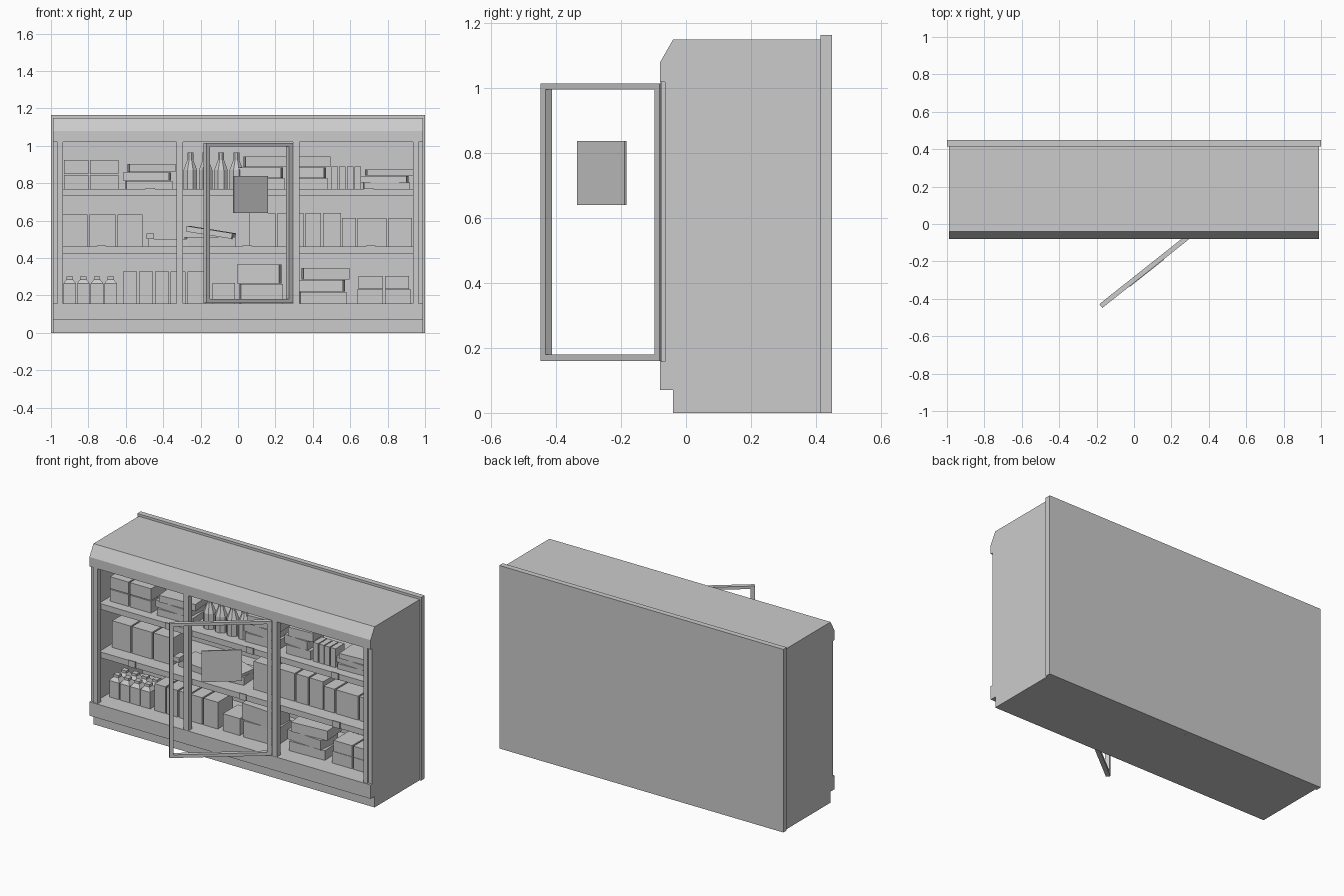
import bpy, math
from mathutils import Matrix, Vector

cube = bpy.data.objects.get("Cube")
if cube:
    bpy.data.objects.remove(cube, do_unlink=True)

grey = bpy.data.materials.new("light_grey")
grey.use_nodes = True
GREY = (0.6, 0.6, 0.6, 1)
grey.diffuse_color = GREY
grey.node_tree.nodes["Principled BSDF"].inputs["Base Color"].default_value = GREY


def mesh(name, verts, faces):
    me = bpy.data.meshes.new(name)
    me.from_pydata(verts, [], faces)
    me.materials.append(grey)
    ob = bpy.data.objects.new(name, me)
    bpy.context.collection.objects.link(ob)
    return ob


def loft(name, rings):
    """Closed solid through rings of equal point count."""
    n = len(rings[0])
    verts = [p for ring in rings for p in ring]
    faces = [(r * n + i, r * n + (i + 1) % n, (r + 1) * n + (i + 1) % n, (r + 1) * n + i)
             for r in range(len(rings) - 1) for i in range(n)]
    last = (len(rings) - 1) * n
    faces += [tuple(reversed(range(n))), tuple(range(last, last + n))]
    return mesh(name, verts, faces)


def box(name, x0, x1, y0, y1, z0, z1, turn=0, tilt=0):
    """Box, optionally turned about z and tilted about y at its centre."""
    c = Vector(((x0 + x1) / 2, (y0 + y1) / 2, (z0 + z1) / 2))
    h = Vector((x1 - x0, y1 - y0, z1 - z0)) / 2
    ring = ((-1, -1), (1, -1), (1, 1), (-1, 1))
    ob = loft(name, [[(sx * h.x, sy * h.y, s * h.z) for sx, sy in ring] for s in (-1, 1)])
    ob.matrix_world = (Matrix.Translation(c) @ Matrix.Rotation(math.radians(turn), 4, 'Z')
                       @ Matrix.Rotation(math.radians(tilt), 4, 'Y'))
    return ob


def extrude_x(name, profile, half):
    return loft(name, [[(x, y, z) for y, z in profile] for x in (-half, half)])


def turned(name, x, y, z, outline, sides):
    """Faceted container from (half width, height) pairs."""
    k = 1 / math.cos(math.pi / sides)
    rings = []
    for r, h in outline:
        angles = [2 * math.pi * (i + 0.5) / sides for i in range(sides)]
        rings.append([(x + r * k * math.cos(a), y + r * k * math.sin(a), z + h) for a in angles])
    return loft(name, rings)


# Cabinet shell
FRONT, BACK, SIDE = -0.08, 0.415, 0.99
FLOOR, TOP = 0.158, 1.02
box("back_panel", -1, 1, BACK, 0.45, 0, 1.165)
extrude_x("base", [(-0.04, 0), (BACK, 0), (BACK, FLOOR), (FRONT, FLOOR),
                   (FRONT, 0.07), (-0.04, 0.07)], SIDE)
extrude_x("canopy", [(FRONT, TOP), (BACK, TOP), (BACK, 1.15), (-0.04, 1.15), (FRONT, 1.08)], SIDE)
for s, label in ((1, "left"), (-1, "right")):
    box(label + "_side_panel", *sorted((s * 0.964, s * SIDE)), -0.065, BACK, FLOOR, TOP)
    box(label + "_end_post", *sorted((s * 0.936, s * 0.964)), -0.075, -0.04, FLOOR, TOP)
    box(label + "_middle_post", *sorted((s * 0.295, s * 0.328)), -0.078, -0.04, FLOOR, TOP)

# Shelves with small label holders
LOW, HIGH = 0.462, 0.77
for z, name, tags in ((LOW, "lower", (-0.73, 0.05, 0.71)), (HIGH, "upper", (-0.47, 0.1, 0.7))):
    box(name + "_shelf", -0.964, 0.964, -0.02, BACK, z - 0.037, z)
    for x in tags:
        box(name + "_label_holder", x - 0.025, x + 0.025, -0.028, -0.02, z - 0.035, z + 0.005)

# Open door with sign, built along -x from the hinge then swung outward
W, T, LENGTH = 0.025, 0.026, 0.59
Z0, Z1 = 0.16, 1.015
hinge = Matrix.Translation((0.285, -0.072, 0)) @ Matrix.Rotation(math.radians(38.4), 4, 'Z')
door = [
    box("door_hinge_stile", -W, 0, -T / 2, T / 2, Z0, Z1),
    box("door_free_stile", -LENGTH, W - LENGTH, -T / 2, T / 2, Z0, Z1),
    box("door_top_rail", W - LENGTH, -W, -T / 2, T / 2, Z1 - 0.018, Z1),
    box("door_bottom_rail", W - LENGTH, -W, -T / 2, T / 2, Z0, Z0 + 0.02),
    box("door_sign", -0.405, -0.17, -0.016, -0.008, 0.64, 0.838),
]
for part in door:
    part.matrix_world = hinge @ part.matrix_world


def row(name, x, z, height, widths, y=0.04, depth=0.15, gap=0.01):
    """Upright packs standing side by side."""
    for w in widths:
        box(name, x, x + w, y, y + depth, z, z + height)
        x += w + gap


def stack(name, x0, x1, z, height, layers, y=0.04, depth=0.16):
    """Flat packs piled with slight misalignment."""
    h = height / layers
    for i in range(layers):
        shift = (0, -0.012, 0.012)[i % 3]
        box(name, x0 + 0.012 + shift, x1 - 0.012 + shift, y, y + depth,
            z + i * h, z + (i + 1) * h - 0.002, turn=(2, -4, 4)[i % 3])


# Upper shelf goods
for level in (0, 0.08):
    row("small_box", -0.93, HIGH + level, 0.075, (0.13, 0.15))
stack("flat_pack", -0.61, -0.34, HIGH, 0.135, 3)
for i in range(4):
    turned("bottle", -0.255 + i * 0.082, 0.08, HIGH,
           [(0.036, 0), (0.036, 0.1), (0.016, 0.155), (0.016, 0.195)], 8)
stack("flat_pack", 0.01, 0.26, HIGH, 0.175, 3)
stack("flat_pack", 0.3, 0.49, HIGH, 0.175, 3)
row("slim_pack", 0.5, HIGH, 0.12, (0.035,) * 4, depth=0.09, gap=0.006)
stack("flat_pack", 0.66, 0.93, HIGH, 0.105, 3)

# Lower shelf goods
MID = 0.07
row("carton", -0.935, LOW, 0.17, (0.13, 0.14, 0.135), MID)
box("loose_pack", -0.47, -0.26, MID, 0.22, LOW, LOW + 0.04, turn=-6)
box("loose_pack", -0.28, -0.02, MID, 0.24, LOW, LOW + 0.05, turn=4)
box("leaning_pack", -0.27, -0.02, 0.06, 0.2, LOW + 0.06, LOW + 0.09, turn=-8, tilt=9)
box("loose_pack", -0.49, -0.45, 0.05, 0.12, LOW + 0.04, LOW + 0.07)
row("carton", 0.06, LOW, 0.178, (0.14, 0.14, 0.085, 0.095), MID)
row("carton", 0.555, LOW, 0.152, (0.075, 0.155, 0.125), MID)

# Bottom goods
for i in range(4):
    for y in (0.075, 0.15):
        turned("drink_carton", -0.9 + i * 0.073, y, FLOOR,
               [(0.034, 0), (0.034, 0.105), (0.017, 0.128), (0.017, 0.143)], 4)
row("tall_box", -0.615, FLOOR, 0.17, (0.075, 0.075, 0.075, 0.08, 0.1))
row("tub", -0.135, FLOOR, 0.108, (0.12,))
stack("large_box", 0, 0.25, FLOOR, 0.21, 2)
stack("flat_pack", 0.32, 0.59, FLOOR, 0.19, 3)
row("low_box", 0.635, FLOOR, 0.075, (0.14, 0.14))
row("low_box", 0.645, FLOOR + 0.077, 0.07, (0.13, 0.13))
